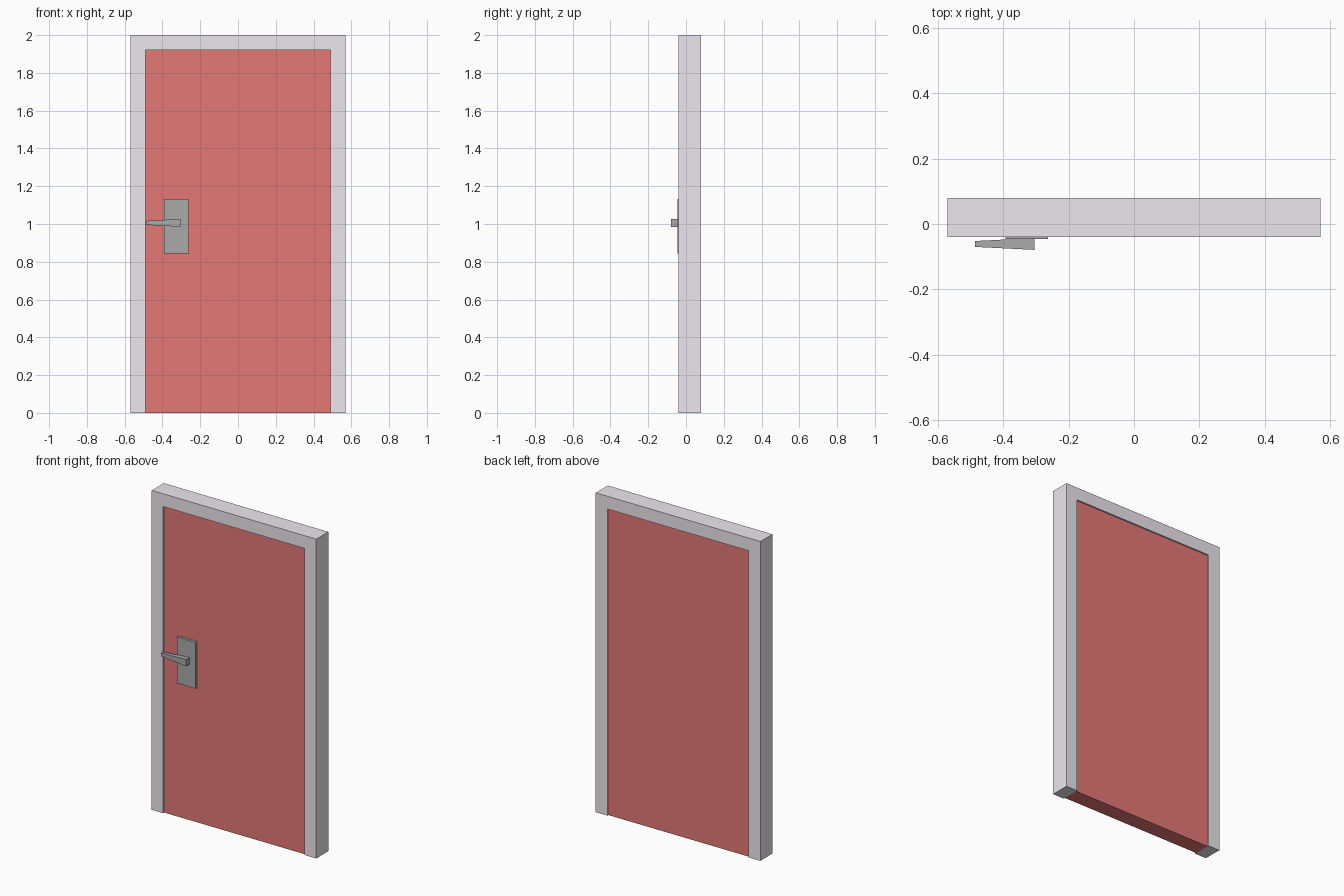
import bpy, bmesh
from mathutils import Vector

if "Cube" in bpy.data.objects:
    bpy.data.objects.remove(bpy.data.objects["Cube"])


def material(name, rgb):
    m = bpy.data.materials.new(name)
    m.diffuse_color = (*rgb, 1)
    m.use_nodes = True
    m.node_tree.nodes["Principled BSDF"].inputs["Base Color"].default_value = m.diffuse_color
    return m


def mesh_object(name, bm, mat):
    bmesh.ops.recalc_face_normals(bm, faces=bm.faces)
    me = bpy.data.meshes.new(name)
    bm.to_mesh(me)
    bm.free()
    me.materials.append(mat)
    ob = bpy.data.objects.new(name, me)
    bpy.context.collection.objects.link(ob)
    return ob


def extruded(name, profile, y0, y1, mat):
    """Extrude a closed x-z profile from y0 to y1."""
    bm = bmesh.new()
    face = bm.faces.new([bm.verts.new((x, y0, z)) for x, z in profile])
    ext = bmesh.ops.extrude_face_region(bm, geom=[face])["geom"]
    verts = [v for v in ext if isinstance(v, bmesh.types.BMVert)]
    bmesh.ops.translate(bm, verts=verts, vec=(0, y1 - y0, 0))
    return mesh_object(name, bm, mat)


def rect(x0, x1, z0, z1):
    return [(x0, z0), (x1, z0), (x1, z1), (x0, z1)]


lilac = material("frame_paint", (0.85, 0.80, 0.86))
red = material("door_paint", (0.78, 0.19, 0.18))
metal = material("dark_metal", (0.40, 0.40, 0.40))

W, H, IN, TOP = 0.57, 2.0, 0.49, 1.92

# Frame: two jambs and a head in one piece, open at the floor
half = [(IN, TOP), (IN, 0), (W, 0), (W, H)]
extruded("door_frame", half + [(-x, z) for x, z in reversed(half)],
         -0.04, 0.079, lilac)

# Door leaf, slightly recessed on both sides
extruded("door_panel", rect(-IN, IN, 0, TOP), -0.03, 0.07, red)

# Handle back plate
extruded("handle_plate", rect(-0.392, -0.263, 0.843, 1.133), -0.046, -0.03, metal)

# Lever: box tapering towards its free end
bm = bmesh.new()
bmesh.ops.create_cube(bm, size=1)
for v in bm.verts:
    tip = v.co.x < 0
    depth, height = (0.018, 0.021) if tip else (0.036, 0.042)
    v.co = Vector((-0.486 if tip else -0.304,
                   -0.061 + v.co.y * depth,
                   1.006 + v.co.z * height))
mesh_object("handle_lever", bm, metal)
